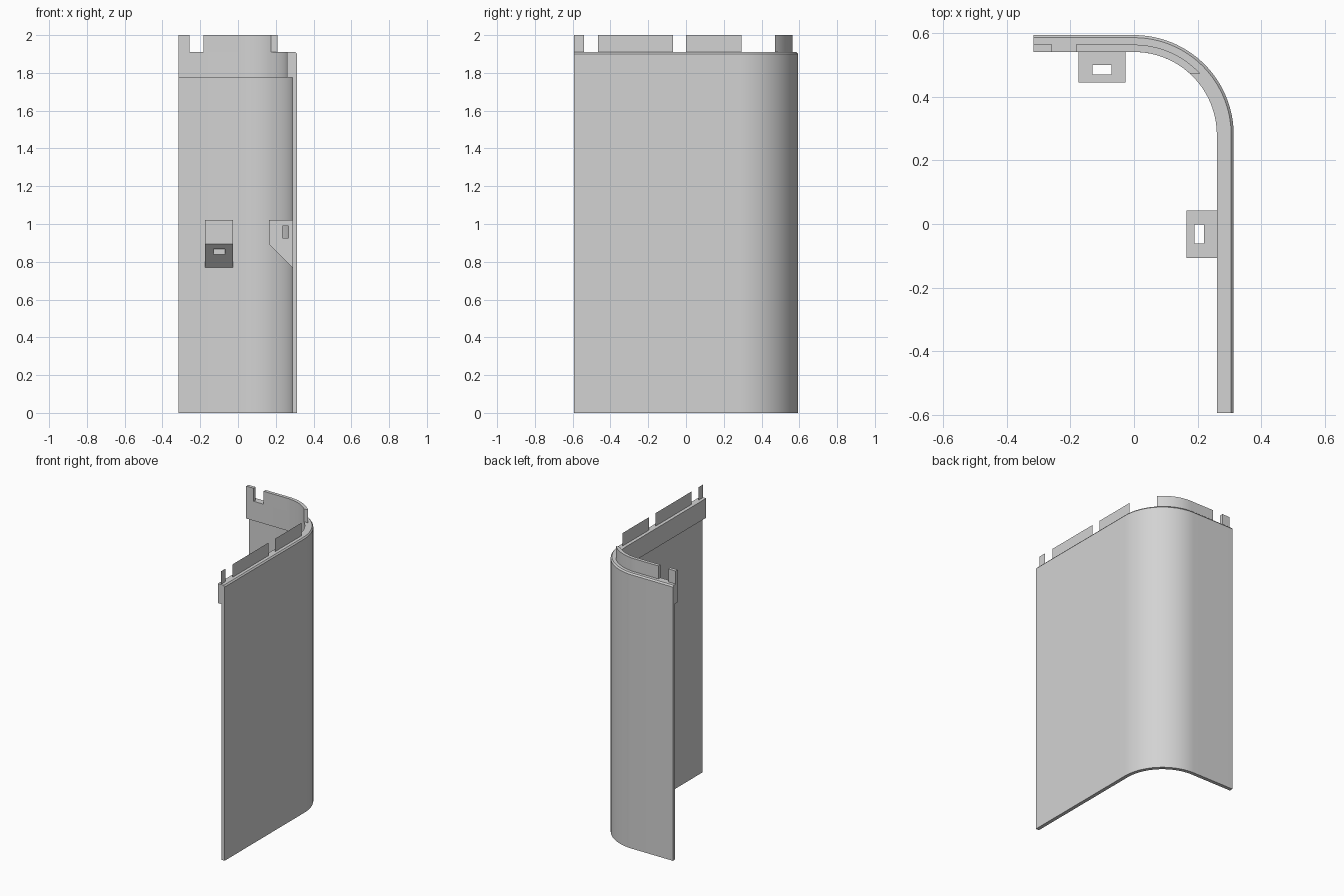
import bpy
import bmesh
import math

cube = bpy.data.objects.get("Cube")
if cube:
    bpy.data.objects.remove(cube, do_unlink=True)

LEFT, FRONT = -0.315, -0.593      # free ends of the two walls
ARC_Y = 0.28                      # corner centre is (0, ARC_Y)
TOP, TAB_TOP = 1.91, 2.0
STEPS = 32

grey = bpy.data.materials.new("plain grey")
grey.use_nodes = True
grey.diffuse_color = (0.65, 0.65, 0.65, 1)
grey.node_tree.nodes["Principled BSDF"].inputs["Base Color"].default_value = grey.diffuse_color


def make_object(name, bm, smooth=False):
    bmesh.ops.recalc_face_normals(bm, faces=bm.faces)
    mesh = bpy.data.meshes.new(name)
    bm.to_mesh(mesh)
    bm.free()
    mesh.materials.append(grey)
    obj = bpy.data.objects.new(name, mesh)
    bpy.context.collection.objects.link(obj)
    if smooth:
        bpy.ops.object.select_all(action='DESELECT')
        obj.select_set(True)
        bpy.context.view_layer.objects.active = obj
        bpy.ops.object.shade_smooth_by_angle(angle=math.radians(25))
    return obj


def corner_path(r, x_start, y_end):
    """Back wall line, round corner, then side wall line, at offset r."""
    end = math.asin((y_end - ARC_Y) / r) if y_end > ARC_Y else 0
    pts = [(x_start, ARC_Y + r)]
    for i in range(STEPS + 1):
        a = math.pi / 2 + (end - math.pi / 2) * i / STEPS
        pts.append((r * math.cos(a), ARC_Y + r * math.sin(a)))
    if y_end < ARC_Y:
        pts.append((r, y_end))
    return pts


def sweep(name, section, x_start, y_end):
    """Carry a closed (offset, height) section along the corner path."""
    bm = bmesh.new()
    rails = [[bm.verts.new((x, y, z)) for x, y in corner_path(r, x_start, y_end)]
             for r, z in section]
    for a, b in zip(rails, rails[1:] + rails[:1]):
        for i in range(len(a) - 1):
            bm.faces.new((a[i], a[i + 1], b[i + 1], b[i]))
    bm.faces.new([rail[0] for rail in rails])
    bm.faces.new([rail[-1] for rail in rails])
    return make_object(name, bm, smooth=True)


def box(name, lo, hi):
    bm = bmesh.new()
    bmesh.ops.create_cube(bm, size=1)
    for v in bm.verts:
        v.co = [lo[i] if v.co[i] < 0 else hi[i] for i in range(3)]
    return make_object(name, bm)


# Curved panel with a chamfered rim and a thicker inner band at the top
sweep("curved_panel",
      [(0.313, 0), (0.313, 1.9), (0.305, TOP), (0.26, TOP),
       (0.26, 1.775), (0.288, 1.775), (0.288, 0)], LEFT, FRONT)

# Thick tabs on the back wall
sweep("corner_tab", [(0.26, TOP), (0.283, TOP), (0.283, TAB_TOP), (0.26, TAB_TOP)],
      -0.182, 0.472)
box("back_end_tab", (LEFT, ARC_Y + 0.26, TOP), (-0.258, ARC_Y + 0.283, TAB_TOP))

# Thin sheet tabs on the side wall
for name, y0, y1 in (("front", FRONT, -0.54), ("middle", -0.465, -0.07), ("rear", 0, 0.295)):
    bm = bmesh.new()
    bm.faces.new([bm.verts.new((0.283, y, z)) for y, z in
                  ((y0, TOP), (y1, TOP), (y1, TAB_TOP), (y0, TAB_TOP))])
    make_object(name + "_side_tab", bm)


def bracket(name, place):
    """Wedge bracket; local axes are width, distance from corner centre, height."""
    wedge = [(0.165, 1.02), (0.288, 1.02), (0.288, 0.77), (0.165, 0.893)]
    bm = bmesh.new()
    ends = [[bm.verts.new(place(w, d, z)) for d, z in wedge] for w in (-0.074, 0.074)]
    for e in ends:
        bm.faces.new(e)
    for i in range(4):
        j = (i + 1) % 4
        bm.faces.new((ends[0][i], ends[0][j], ends[1][j], ends[1][i]))
    obj = make_object(name, bm)
    # Upright slot and crosswise slot
    for lo, hi in (((-0.03, 0.19, 0.7), (0.03, 0.219, 1.1)),
                   ((-0.1, 0.235, 0.927), (0.1, 0.267, 0.99))):
        a, b = place(*lo), place(*hi)
        cutter = box("slot_cutter", [min(p) for p in zip(a, b)], [max(p) for p in zip(a, b)])
        cutter.hide_render = True
        mod = obj.modifiers.new("slot", 'BOOLEAN')
        mod.operation = 'DIFFERENCE'
        mod.solver = 'EXACT'
        mod.object = cutter
        bpy.context.view_layer.objects.active = obj
        bpy.ops.object.modifier_apply(modifier=mod.name)
        bpy.data.objects.remove(cutter, do_unlink=True)


# Inner brackets on both walls
bracket("side_bracket", lambda w, d, z: (d, w - 0.032, z))
bracket("back_bracket", lambda w, d, z: (w - 0.1, ARC_Y + d, z))
